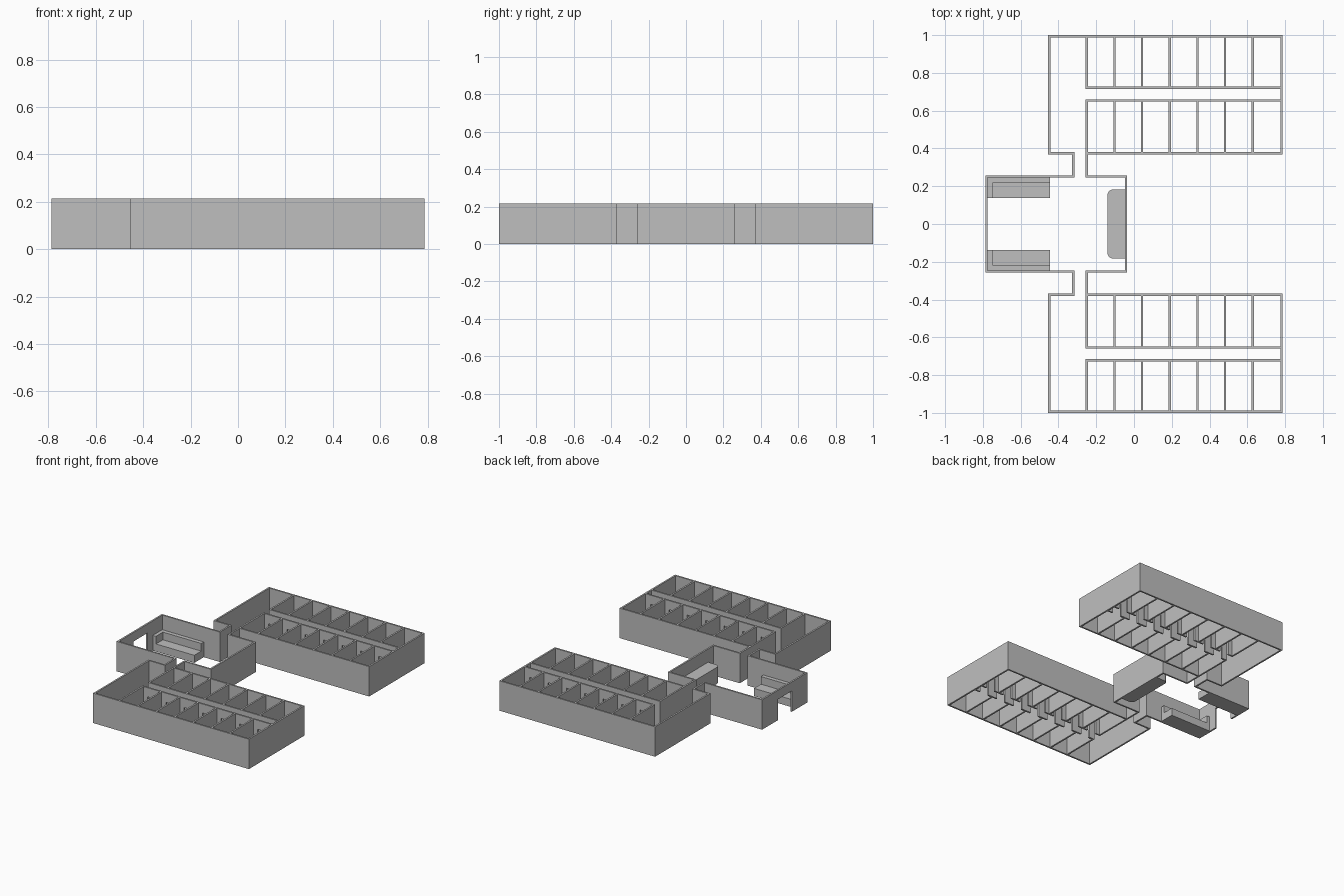
import bpy, bmesh

H = 0.215        # wall height
T = 0.012        # wall thickness
DOOR_H = 0.15
DOOR_W = 0.07

cube = bpy.data.objects.get("Cube")
if cube:
    bpy.data.objects.remove(cube, do_unlink=True)

grey = bpy.data.materials.new("plain_grey")
grey.use_nodes = True
colour = (0.52, 0.52, 0.52, 1)
grey.diffuse_color = colour
grey.node_tree.nodes["Principled BSDF"].inputs["Base Color"].default_value = colour


def finish(name, bm, recalc=True):
    if recalc:
        bmesh.ops.recalc_face_normals(bm, faces=bm.faces)
    mesh = bpy.data.meshes.new(name)
    bm.to_mesh(mesh)
    bm.free()
    mesh.materials.append(grey)
    obj = bpy.data.objects.new(name, mesh)
    bpy.context.collection.objects.link(obj)
    return obj


def prism(name, points, offset):
    """Extrude a flat outline along an offset."""
    bm = bmesh.new()
    face = bm.faces.new([bm.verts.new(p) for p in points])
    out = bmesh.ops.extrude_face_region(bm, geom=[face])
    moved = [v for v in out["geom"] if isinstance(v, bmesh.types.BMVert)]
    bmesh.ops.translate(bm, verts=moved, vec=offset)
    return finish(name, bm)


def box(name, x0, x1, y0, y1, z0, z1):
    base = [(x0, y0, z0), (x1, y0, z0), (x1, y1, z0), (x0, y1, z0)]
    return prism(name, base, (0, 0, z1 - z0))


# Outer shell: one continuous wall around both wings, passages and lobby
ENTRY = 0.08
half = [(-0.787, ENTRY), (-0.787, 0.258), (-0.328, 0.258), (-0.328, 0.368),
        (-0.454, 0.368), (-0.454, 1.0), (0.787, 1.0), (0.787, 0.368),
        (-0.244, 0.368), (-0.244, 0.258), (-0.036, 0.258)]
path = half + [(x, -y) for x, y in reversed(half)]
bm = bmesh.new()
low = [bm.verts.new((x, y, 0)) for x, y in path]
top = [bm.verts.new((x, y, H)) for x, y in path]
for i in range(len(path) - 1):
    bm.faces.new((low[i], low[i + 1], top[i + 1], top[i]))
shell = finish("outer_walls", bm, recalc=False)
solid = shell.modifiers.new("thickness", "SOLIDIFY")
solid.thickness = T
solid.offset = 1
solid.use_even_offset = True
box("entrance_lintel", -0.787, -0.787 + T, -ENTRY, ENTRY, DOOR_H, H)

# Rooms in each wing
ROOMS = 7
X0, X1 = -0.25, 0.775
STEP = (X1 - X0) / ROOMS


def corridor_wall(name, y):
    """Wall with one doorway per room, drawn as a comb-shaped outline."""
    pts = [(X0 - T / 2, y, 0)]
    for i in range(ROOMS):
        mid = X0 + STEP * (i + 0.5)
        a, b = mid - DOOR_W / 2, mid + DOOR_W / 2
        pts += [(a, y, 0), (a, y, DOOR_H), (b, y, DOOR_H), (b, y, 0)]
    pts += [(X1, y, 0), (X1, y, H), (X0 - T / 2, y, H)]
    prism(name, pts, (0, T, 0))


for side, s in (("back", 1), ("front", -1)):
    for row, near, far in (("inner", 0.38, 0.648), ("outer", 0.728, 0.988)):
        wall_y = far if row == "inner" else near - T
        corridor_wall(f"{side}_{row}_corridor_wall", wall_y if s > 0 else -wall_y - T)
        y0, y1 = sorted((s * near, s * far))
        for i in range(ROOMS):
            x = X0 + STEP * i
            box(f"{side}_{row}_divider_{i + 1}", x - T / 2, x + T / 2, y0, y1, 0, H)

    # Lobby bench: seat, tall back and one arm
    def part(name, x0, x1, ya, yb, z0, z1):
        y0, y1 = sorted((s * ya, s * yb))
        box(f"{side}_bench_{name}", x0, x1, y0, y1, z0, z1)
    part("seat", -0.75, -0.445, 0.138, 0.217, 0, 0.055)
    part("back", -0.75, -0.445, 0.217, 0.246, 0, 0.11)
    part("arm", -0.775, -0.75, 0.138, 0.246, 0, 0.11)

# Reception desk with rounded front corners
desk = box("reception_desk", -0.14, -0.048, -0.183, 0.183, 0, 0.12)
bm = bmesh.new()
bm.from_mesh(desk.data)
corners = [e for e in bm.edges
           if all(v.co.x < -0.1 for v in e.verts)
           and abs(e.verts[0].co.z - e.verts[1].co.z) > 0.1]
bmesh.ops.bevel(bm, geom=corners, offset=0.03, segments=6, profile=0.5, affect="EDGES")
bm.to_mesh(desk.data)
bm.free()
